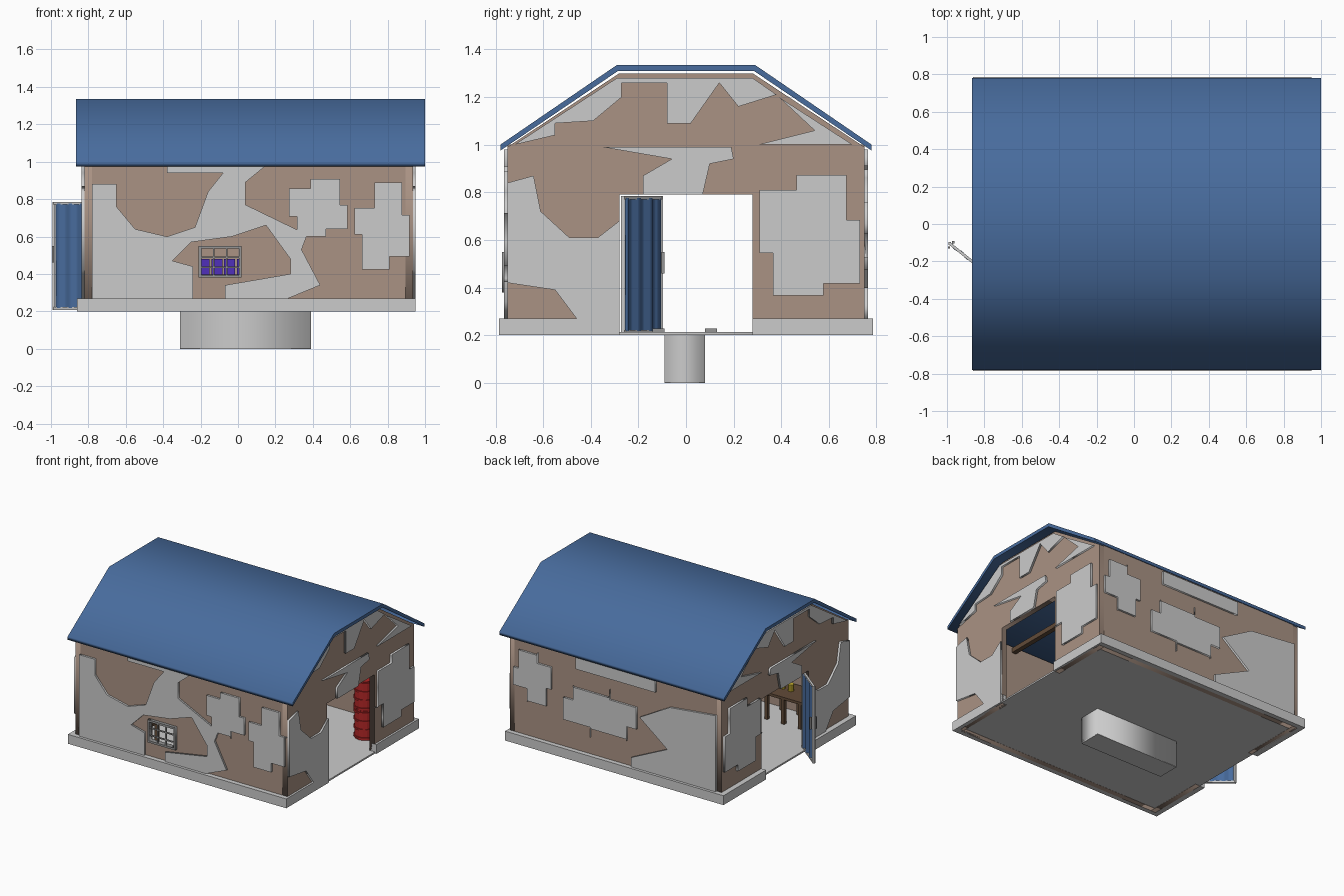
import bpy, bmesh, math, random
from mathutils import Matrix, Vector

if "Cube" in bpy.data.objects:
    bpy.data.objects.remove(bpy.data.objects["Cube"])


def material(name, rgb):
    m = bpy.data.materials.new(name)
    m.diffuse_color = (*rgb, 1)
    m.use_nodes = True
    m.node_tree.nodes["Principled BSDF"].inputs["Base Color"].default_value = m.diffuse_color
    return m


BRICK = material("brick", (0.40, 0.29, 0.23))
BLUE = material("blue_metal", (0.065, 0.15, 0.34))
RED = material("red_paint", (0.45, 0.02, 0.02))
WOOD = material("dark_wood", (0.12, 0.07, 0.04))
PURPLE = material("purple_plastic", (0.08, 0.03, 0.5))
YELLOW = material("yellow_paint", (0.6, 0.45, 0.03))
STEEL = material("steel", (0.3, 0.3, 0.3))


def add(name, mesh, mat=None):
    ob = bpy.data.objects.new(name, mesh)
    bpy.context.collection.objects.link(ob)
    if mat:
        mesh.materials.clear()
        mesh.materials.append(mat)
    return ob


# Flat outline (hundredths of a unit, extra loops are holes) given depth along an axis
def slab(name, loops, axis, centre, half, mat=None):
    cu = bpy.data.curves.new(name, 'CURVE')
    cu.dimensions, cu.fill_mode, cu.extrude = '2D', 'BOTH', half
    for loop in loops:
        s = cu.splines.new('POLY')
        s.points.add(len(loop) - 1)
        for p, (u, v) in zip(s.points, loop):
            p.co = (u / 100, v / 100, 0, 1)
        s.use_cyclic_u = True
    tmp = bpy.data.objects.new(name + "_outline", cu)
    bpy.context.collection.objects.link(tmp)
    dg = bpy.context.evaluated_depsgraph_get()
    mesh = bpy.data.meshes.new_from_object(tmp.evaluated_get(dg))
    bpy.data.objects.remove(tmp)
    rot = Matrix.Identity(3)
    if axis == 'x':
        rot = Matrix(((0, 0, 1), (1, 0, 0), (0, 1, 0)))
    elif axis == 'y':
        rot = Matrix.Rotation(math.pi / 2, 3, 'X')
    off = Vector([centre if a == axis else 0 for a in 'xyz'])
    mesh.transform(Matrix.Translation(off) @ rot.to_4x4())
    return add(name, mesh, mat)


def rect(a, b, c, d):
    return [(a, b), (c, b), (c, d), (a, d)]


def mirrored(half):
    return half + [(-u, v) for u, v in reversed(half)]


# Ragged patch with brick-like steps, roughly an ellipse
def stepped(cu, cv, ru, rv, seed):
    rnd = random.Random(seed)
    n, pts = 12, []
    for i in range(n):
        a, r = (i + 0.5) * 2 * math.pi / n, 0.95 if i % 2 else rnd.uniform(0.6, 1.1)
        pts.append((cu + ru * r * math.cos(a), cv + rv * r * math.sin(a)))
    out = []
    for i, p in enumerate(pts):
        q = pts[(i + 1) % n]
        out += [p, (p[0], q[1]) if i % 2 else (q[0], p[1])]
    return out


def box(name, lo, hi, mat=None):
    lo, hi = Vector(lo), Vector(hi)
    bm = bmesh.new()
    bmesh.ops.create_cube(bm, size=1)
    bmesh.ops.scale(bm, vec=hi - lo, verts=bm.verts)
    bmesh.ops.translate(bm, vec=(lo + hi) / 2, verts=bm.verts)
    me = bpy.data.meshes.new(name)
    bm.to_mesh(me)
    bm.free()
    return add(name, me, mat)


# Square bar between two points
def beam(name, p, q, w, mat=None):
    p, q = Vector(p), Vector(q)
    d = q - p
    ob = box(name, (-w / 2, -w / 2, 0), (w / 2, w / 2, d.length), mat)
    ob.matrix_world = Matrix.Translation(p) @ d.to_track_quat('Z', 'Y').to_matrix().to_4x4()
    return ob


def cylinder(name, at, r, h, mat, sides=16):
    bm = bmesh.new()
    bmesh.ops.create_cone(bm, cap_ends=True, segments=sides, radius1=r, radius2=r, depth=h)
    me = bpy.data.meshes.new(name)
    bm.to_mesh(me)
    bm.free()
    add(name, me, mat).location = (at[0], at[1], at[2] + h / 2)


# Floor with inspection pit
pit = rect(-30, -8, 38, 7)
slab("floor", [rect(-82, -75, 94, 75), pit], 'z', 0.207, 0.006)
slab("pit_walls", [rect(-31, -9, 39, 8), pit], 'z', 0.107, 0.105)
box("pit_bottom", (-0.31, -0.09, 0), (0.39, 0.08, 0.01))
for y in (-0.14, 0.08):
    box("pit_edge_plate", (-0.31, y, 0.213), (0.39, y + 0.05, 0.228), STEEL)

# Brick walls
window = rect(-21, 38, 2, 55)
wall = rect(-78, 20, 89.5, 100)
gable = mirrored([(-28, 130), (-75, 99), (-75, 20), (-28, 20), (-28, 79)])
slab("front_wall", [wall, window], 'y', -0.73, 0.02, BRICK)
slab("back_wall", [wall], 'y', 0.73, 0.02, BRICK)
slab("left_end_wall", [gable], 'x', -0.80, 0.02, BRICK)
slab("right_end_wall", [gable], 'x', 0.915, 0.02, BRICK)

# Plinth, open at both doorways
for s in (-1, 1):
    y0, y1 = sorted((s * 0.735, s * 0.785))
    box("side_plinth", (-0.86, y0, 0.2), (0.95, y1, 0.27))
    y0, y1 = sorted((s * 0.28, s * 0.735))
    for x in (-0.86, 0.90):
        box("end_plinth", (x, y0, 0.2), (x + 0.05, y1, 0.27))

# Raised plaster on the front wall
front_sheet = [(-38, 98), (-38, 94), (-8, 94), (-16, 84), (-23, 65), (-38, 60), (-55, 64), (-65, 76),
               (-65, 88), (-78, 88), (-78, 27), (-24, 27), (-24, 44), (-35, 47), (-25, 57), (-3, 60),
               (15, 66), (28, 48), (28, 40), (-7, 34), (-7, 27), (27, 27), (44, 34), (34, 53), (37, 61),
               (4, 77), (4, 89), (15, 98)]
for p in (front_sheet, stepped(43, 74, 17, 17, 1), stepped(77, 65, 16, 23, 2)):
    slab("front_plaster", [p], 'y', -0.757, 0.008)

# Raised plaster on the back wall
back_sheet = [(-15, 66), (-40, 80), (-78, 84), (-78, 27), (-8, 27), (-8, 34), (-38, 48)]
for p in (back_sheet, stepped(74, 72, 17, 21, 3), stepped(18, 60, 33, 22, 4), rect(-28, 88, 38, 98)):
    slab("back_plaster", [p], 'y', 0.757, 0.008)

# Raised plaster on both ends
corner_sheet = [(-75, 84), (-64, 87), (-61, 72), (-49, 61), (-37, 61), (-28, 68), (-28, 27), (-46, 27),
                (-55, 39), (-75, 42)]
gable_sheet = [(-72, 100), (-29, 128), (28, 128), (38, 121), (22, 116), (14, 126), (2, 109), (-8, 109),
               (-8, 126), (-27, 126), (-27, 120), (-39, 110), (-55, 109), (-55, 104)]
gable_corner = [(39, 120), (70, 100), (30, 100), (54, 106)]
lintel_sheet = [(-35, 99), (19, 99), (20, 94), (10, 92), (7, 79), (-18, 79), (-18, 87), (-6, 94)]
for p in (corner_sheet, gable_sheet, gable_corner, lintel_sheet, stepped(52, 62, 23, 27, 5)):
    slab("left_end_plaster", [p], 'x', -0.828, 0.008)
    slab("right_end_plaster", [p], 'x', 0.942, 0.008)

# Roof and trusses
roof = [(-29, 133.5), (-78, 100)], [(-78, 97.5), (-28.5, 131)]
upper, lower = mirrored(roof[0][::-1]), mirrored(roof[1])
slab("roof", [upper + lower[::-1]], 'x', 0.0675, 0.9325, BLUE)
for x in (-0.35, 0.06, 0.47):
    beam("truss_tie", (x, -0.71, 0.97), (x, 0.71, 0.97), 0.035, WOOD)
    for s in (-1, 1):
        beam("truss_brace", (x, s * 0.1, 0.97), (x, s * 0.3, 1.27), 0.03, WOOD)

# Window frame and bars
slab("window_frame", [window, rect(-19.5, 39.5, 0.5, 53.5)], 'y', -0.755, 0.018, STEEL)
for x in (-0.13, -0.06):
    beam("window_bar", (x, -0.765, 0.39), (x, -0.765, 0.54), 0.009, STEEL)
for z in (0.435, 0.49):
    beam("window_bar", (-0.2, -0.765, z), (0.01, -0.765, z), 0.009, STEEL)

# Open corrugated door on the left end
hinge, tip = Vector((-0.785, -0.265, 0)), Vector((-0.985, -0.105, 0))
L, d, up = (tip - hinge).length, (tip - hinge).normalized(), Vector((0, 0, 1))
n = Vector((-d.y, d.x, 0))
ridge = [hinge + d * (0.01 + (L - 0.02) * i / 12) + n * (0.006 if i // 2 % 2 else -0.006) for i in range(13)]
outline = [p + n * 0.003 for p in ridge] + [p - n * 0.003 for p in reversed(ridge)]
slab("door_panel", [[(p.x * 100, p.y * 100) for p in outline]], 'z', 0.497, 0.28, BLUE)
for z in (0.215, 0.778):
    beam("door_rail", hinge + up * z, tip + up * z, 0.015)
for p in (hinge, tip):
    beam("door_stile", p + up * 0.208, p + up * 0.785, 0.015)
for s in (-1, 1):
    g = tip - d * 0.01 + n * 0.018 * s
    beam("door_handle", g + up * 0.46, g + up * 0.55, 0.012, STEEL)

# Stacked barrels with hoops
for y in (0.45, 0.62):
    for z in (0.213, 0.434):
        cylinder("barrel", (0.74, y, z), 0.075, 0.22, RED)
        for k in range(4):
            cylinder("barrel_hoop", (0.74, y, z + 0.01 + 0.063 * k), 0.082, 0.012, RED)

# Work table with cans
box("table_top", (-0.62, -0.70, 0.40), (-0.30, -0.48, 0.42), WOOD)
for x in (-0.60, -0.46, -0.32):
    for y in (-0.68, -0.50):
        beam("table_leg", (x, y, 0.213), (x, y, 0.40), 0.025, WOOD)
for x in (-0.45, -0.38):
    cylinder("can", (x, -0.6, 0.42), 0.022, 0.05, YELLOW, 10)

# Rack with crates by the back wall
for z in (0.28, 0.385):
    box("rack_shelf", (-0.24, 0.56, z), (0.08, 0.70, z + 0.012), WOOD)
for x in (-0.23, 0.07):
    for y in (0.57, 0.69):
        beam("rack_post", (x, y, 0.213), (x, y, 0.5), 0.018, WOOD)
for i in range(4):
    x = -0.21 + i * 0.068
    box("crate", (x, 0.585, 0.397), (x + 0.058, 0.68, 0.48), PURPLE)
